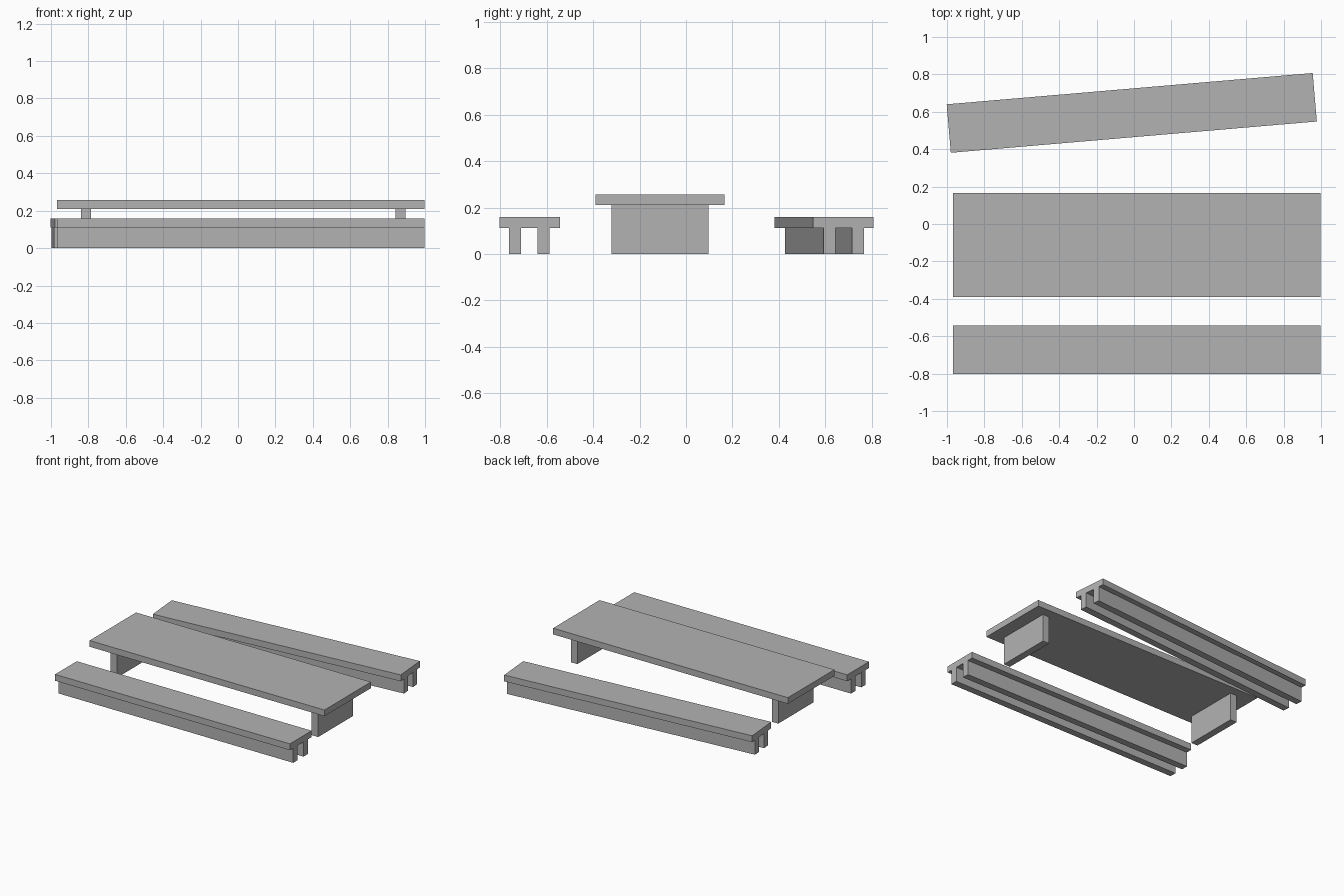
import bpy
import math
from mathutils import Matrix, Vector

cube = bpy.data.objects.get("Cube")
if cube:
    bpy.data.objects.remove(cube, do_unlink=True)

grey = bpy.data.materials.new("light_grey")
grey.use_nodes = True
COLOUR = (0.45, 0.45, 0.45, 1.0)
grey.diffuse_color = COLOUR
grey.node_tree.nodes["Principled BSDF"].inputs["Base Color"].default_value = COLOUR


def box(name, x, y, z, place=Matrix.Identity(4)):
    """Box spanning the given (low, high) ranges, moved by a placement matrix."""
    bpy.ops.mesh.primitive_cube_add(size=1)
    ob = bpy.context.object
    ob.name = name
    spans = (x, y, z)
    centre = Vector([(a + b) / 2 for a, b in spans])
    size = Vector([b - a for a, b in spans])
    ob.data.transform(Matrix.Translation(centre) @ Matrix.Diagonal(size).to_4x4())
    ob.matrix_world = place
    ob.data.materials.append(grey)
    return ob


def bench(prefix, x, y, angle):
    """Plank seat on two full-length rails."""
    place = Matrix.Translation((x, y, 0)) @ Matrix.Rotation(angle, 4, "Z")
    half = 0.982
    box(prefix + "_seat", (-half, half), (-0.13, 0.13), (0.111, 0.159), place)
    for side, rail_y in (("outer", -0.064), ("inner", 0.059)):
        box(f"{prefix}_{side}_rail", (-half, half),
            (rail_y - 0.026, rail_y + 0.026), (0, 0.111), place)


# Table: broad top on two slab legs
box("table_top", (-0.968, 0.996), (-0.39, 0.165), (0.21, 0.257))
for side, leg_x in (("right", -0.812), ("left", 0.869)):
    box(f"table_{side}_leg", (leg_x - 0.027, leg_x + 0.027), (-0.322, 0.096), (0, 0.21))

# Benches: the back one is turned round and slightly askew
bench("front_bench", 0.014, -0.673, 0)
bench("back_bench", -0.012, 0.594, math.pi + math.atan2(0.167, 1.955))
